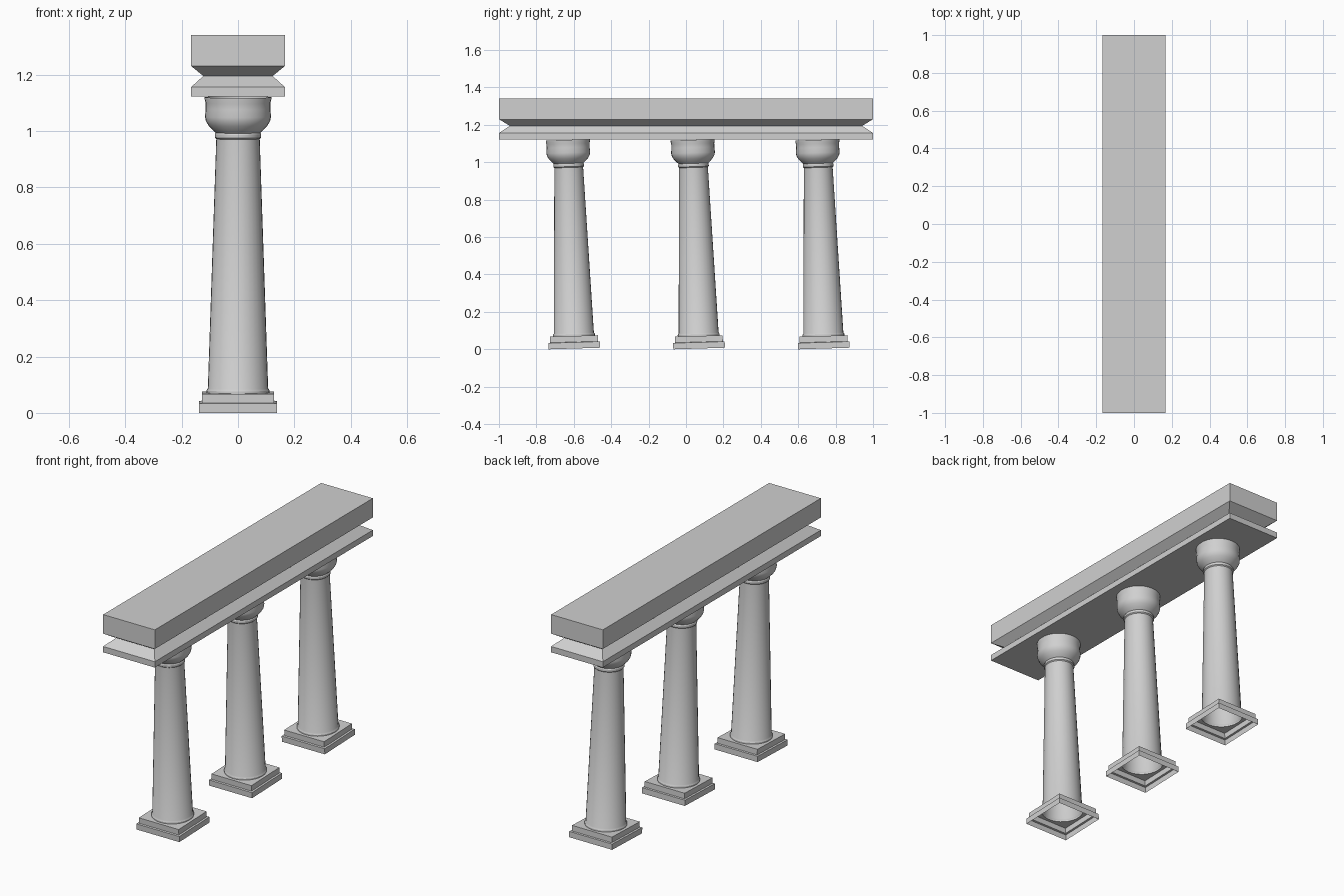
import bpy
import bmesh
from math import cos, sin, pi

cube = bpy.data.objects.get("Cube")
if cube:
    bpy.data.objects.remove(cube, do_unlink=True)

GREY = 0.63
SIDES = 32
LEAN = 0.031

stone = bpy.data.materials.new("grey_stone")
stone.use_nodes = True
stone.diffuse_color = (GREY, GREY, GREY, 1)
shader = next(n for n in stone.node_tree.nodes if n.type == 'BSDF_PRINCIPLED')
shader.inputs["Base Color"].default_value = (GREY, GREY, GREY, 1)
shader.inputs["Roughness"].default_value = 0.8


def loft(name, rings, capped):
    """Skin a stack of point rings into one object."""
    bm = bmesh.new()
    loops = [[bm.verts.new(p) for p in ring] for ring in rings]
    count = len(loops[0])
    for low, high in zip(loops, loops[1:]):
        for i in range(count):
            j = (i + 1) % count
            bm.faces.new((low[i], low[j], high[j], high[i]))
    if capped:
        bm.faces.new(loops[0][::-1])
        bm.faces.new(loops[-1])
    mesh = bpy.data.meshes.new(name)
    bm.to_mesh(mesh)
    bm.free()
    mesh.materials.append(stone)
    obj = bpy.data.objects.new(name, mesh)
    bpy.context.collection.objects.link(obj)
    return obj


def round_ring(r, z):
    angles = [2 * pi * i / SIDES for i in range(SIDES)]
    return [(r * cos(a), r * sin(a), z) for a in angles]


def square_ring(half, z):
    # A round ring pushed out onto a square, so it joins cleanly to the shaft
    return [(x / max(abs(x), abs(y)) * half if abs(x) > abs(y) else x / abs(y) * half,
             y / max(abs(x), abs(y)) * half, z) for x, y, _ in round_ring(1, z)]


def rectangle_ring(inset_x, inset_y, z):
    x, y = 0.166 - inset_x, 1 - inset_y
    return [(-x, -y, z), (x, -y, z), (x, y, z), (-x, y, z)]


# Stepped square plinth, open underneath
plinth = [(0.138, 0), (0.138, 0.033), (0.128, 0.035), (0.128, 0.067)]
# Foot ring, tapered shaft, neck ring and bell-shaped capital
shaft = [(0.112, 0.067), (0.112, 0.075), (0.107, 0.083), (0.077, 0.968),
         (0.082, 0.973), (0.082, 0.985), (0.079, 0.99), (0.09, 1.0),
         (0.105, 1.016), (0.114, 1.032), (0.117, 1.047), (0.115, 1.075),
         (0.115, 1.095), (0.118, 1.108), (0.118, 1.116)]
column_rings = [square_ring(*p) for p in plinth] + [round_ring(*p) for p in shaft]

# Three slightly leaning columns
for label, y in (("front", -0.597), ("middle", 0.07), ("back", 0.737)):
    column = loft(label + "_column", column_rings, False)
    column.location = (0, y, 0.0043)
    column.rotation_euler.x = LEAN
    bpy.ops.object.select_all(action='DESELECT')
    column.select_set(True)
    bpy.context.view_layer.objects.active = column
    bpy.ops.object.shade_smooth_by_angle(angle=pi / 6)

# Long beam with a V-shaped groove all round
loft("grooved_beam", [rectangle_ring(*p) for p in (
    (0, 0, 1.122), (0, 0, 1.156), (0.043, 0.058, 1.195),
    (0, 0, 1.23), (0, 0, 1.341))], True)
